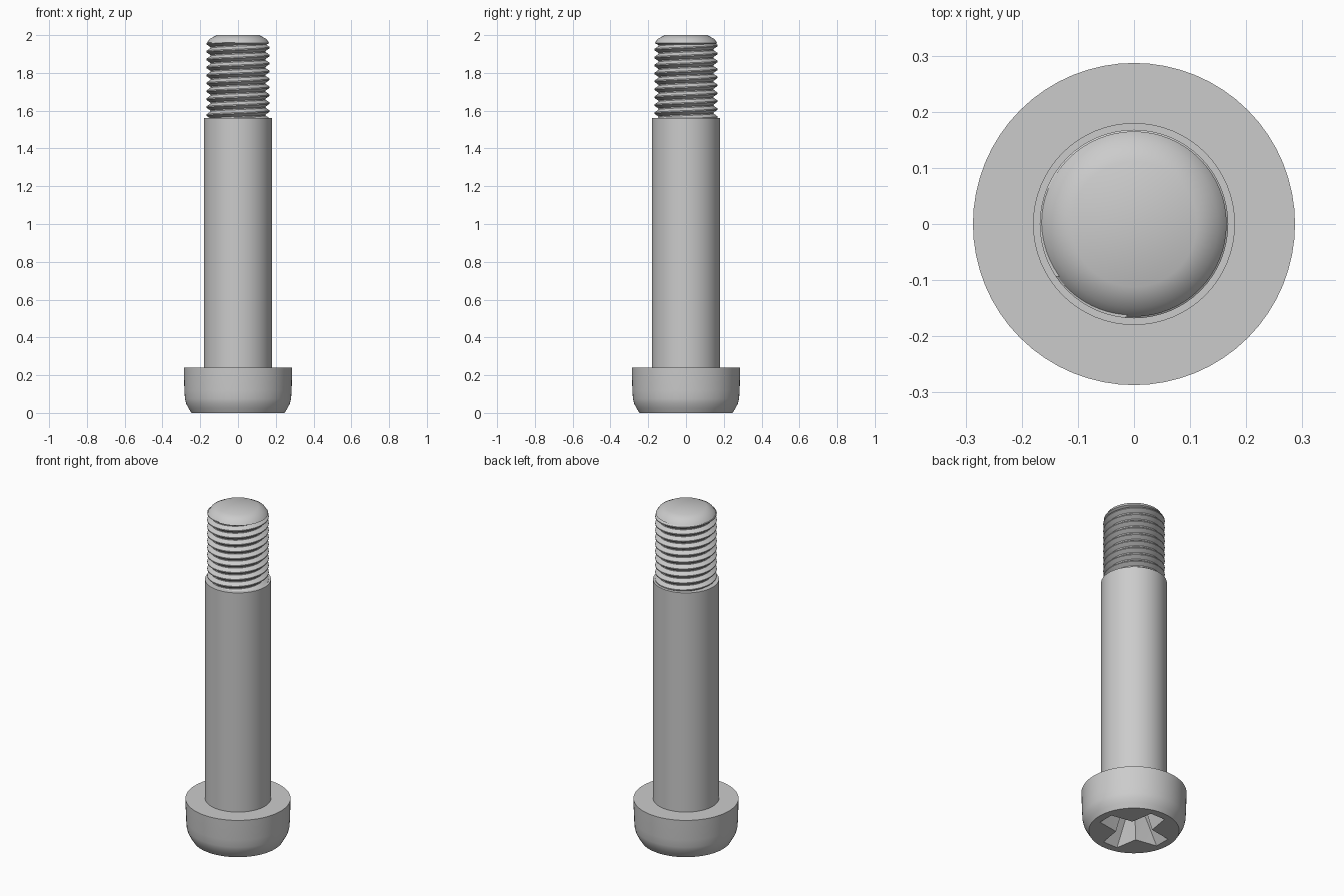
import bpy, bmesh, math

if "Cube" in bpy.data.objects:
    bpy.data.objects.remove(bpy.data.objects["Cube"])

N = 64
steel = bpy.data.materials.new("grey_steel")
steel.diffuse_color = (0.6, 0.6, 0.6, 1)
steel.use_nodes = True
steel.node_tree.nodes["Principled BSDF"].inputs["Base Color"].default_value = steel.diffuse_color


def finish(name, bm, angle=28):
    bmesh.ops.remove_doubles(bm, verts=bm.verts, dist=1e-5)
    bmesh.ops.recalc_face_normals(bm, faces=bm.faces)
    me = bpy.data.meshes.new(name)
    bm.to_mesh(me)
    bm.free()
    me.materials.append(steel)
    me.shade_smooth()
    me.set_sharp_from_angle(angle=math.radians(angle))
    ob = bpy.data.objects.new(name, me)
    bpy.context.collection.objects.link(ob)
    return ob


def loft(bm, rings):
    """Skin closed rings of points and cap both ends."""
    vs = [[bm.verts.new(p) for p in r] for r in rings]
    n = len(vs[0])
    for a, b in zip(vs, vs[1:]):
        for i in range(n):
            j = (i + 1) % n
            bm.faces.new((a[i], a[j], b[j], b[i]))
    bm.faces.new(vs[0][::-1])
    bm.faces.new(vs[-1])


def lathe(name, profile):
    bm = bmesh.new()
    loft(bm, [[(r * math.cos(2 * math.pi * i / N), r * math.sin(2 * math.pi * i / N), z)
               for i in range(N)] for r, z in profile])
    return finish(name, bm)


# Head with rounded lower edge
head = lathe("head", [(0.247, 0), (0.262, 0.025), (0.275, 0.05), (0.281, 0.075),
                      (0.284, 0.12), (0.287, 0.24)])


# Tapered cross recess cut into the underside of the head
def cross(reach, w, c, z):
    pts = []
    for k in range(4):
        ca, sa = (1, 0, -1, 0)[k], (0, 1, 0, -1)[k]
        for x, y in ((reach, -w), (reach, w), (c, c)):
            pts.append((x * ca - y * sa, x * sa + y * ca, z))
    return pts


bm = bmesh.new()
loft(bm, [cross(0.208, 0.049, 0.072, -0.01), cross(0.105, 0.034, 0.042, 0.15)])
bmesh.ops.triangulate(bm, faces=bm.faces)
cutter = finish("recess_cutter", bm)
cutter.hide_render = True
mod = head.modifiers.new("recess", 'BOOLEAN')
mod.operation = 'DIFFERENCE'
mod.solver = 'EXACT'
mod.object = cutter
bpy.context.view_layer.update()
dg = bpy.context.evaluated_depsgraph_get()
cut = bpy.data.meshes.new_from_object(head.evaluated_get(dg))
head.modifiers.clear()
head.data = cut
cut.shade_smooth()
cut.set_sharp_from_angle(angle=math.radians(25))
bpy.data.objects.remove(cutter)

# Plain shank
lathe("shank", [(0.18, 0.235), (0.18, 1.56)])

# Helical thread
PITCH, Z0, TOP = 0.042, 1.49, 1.962
ROOT, CREST = 0.146, 0.168
shape = [(0.0, ROOT), (0.14, ROOT), (0.5, CREST), (0.64, CREST)]
rows = [(k + f, r) for k in range(14) for f, r in shape]
bm = bmesh.new()
grid = []
for t, r in rows:
    row = []
    for i in range(N + 1):
        a = 2 * math.pi * i / N
        z = Z0 + PITCH * (t + i / N)
        rr = r
        if z >= TOP:
            z, rr = TOP, 0.15
        row.append(bm.verts.new((rr * math.cos(a), rr * math.sin(a), z)))
    grid.append(row)
for a, b in zip(grid, grid[1:]):
    for i in range(N):
        bm.faces.new((a[i], a[i + 1], b[i + 1], b[i]))
finish("thread", bm)

# Chamfered tip
lathe("tip", [(0.15, 1.95), (0.165, 1.958), (0.15, 1.98), (0.112, 2.0)])
